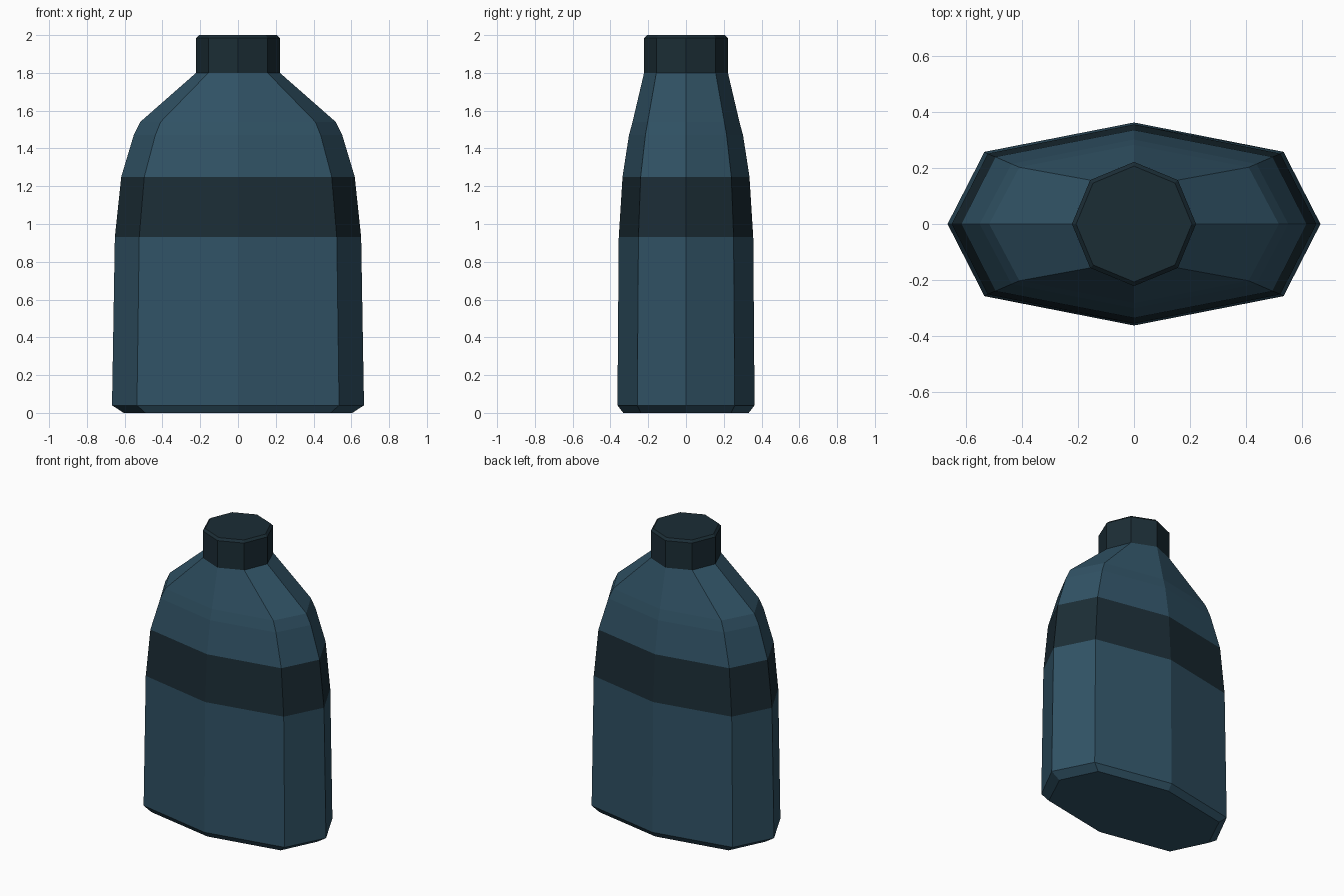
import bpy, bmesh

if "Cube" in bpy.data.objects:
    bpy.data.objects.remove(bpy.data.objects["Cube"])


def material(name, rgb):
    m = bpy.data.materials.new(name)
    m.diffuse_color = (*rgb, 1)
    m.use_nodes = True
    m.node_tree.nodes["Principled BSDF"].inputs["Base Color"].default_value = m.diffuse_color
    return m


blue = material("blue_plastic", (0.03, 0.085, 0.13))
dark = material("dark_trim", (0.011, 0.026, 0.036))


def loft(name, rings, mats, dark_bands=(), cap_bottom=False, cap_top=False):
    """Stack eight-sided rings: (z, side x, corner x, corner y, front y)."""
    bm = bmesh.new()
    loops = []
    for z, sx, cx, cy, fy in rings:
        outline = [(sx, 0), (cx, cy), (0, fy), (-cx, cy),
                   (-sx, 0), (-cx, -cy), (0, -fy), (cx, -cy)]
        loops.append([bm.verts.new((x, y, z)) for x, y in outline])
    for band, (low, high) in enumerate(zip(loops, loops[1:])):
        for i in range(8):
            j = (i + 1) % 8
            face = bm.faces.new((low[i], low[j], high[j], high[i]))
            face.material_index = 1 if band in dark_bands else 0
    if cap_bottom:
        bm.faces.new(loops[0][::-1])
    if cap_top:
        bm.faces.new(loops[-1])
    mesh = bpy.data.meshes.new(name)
    bm.to_mesh(mesh)
    bm.free()
    for m in mats:
        mesh.materials.append(m)
    obj = bpy.data.objects.new(name, mesh)
    bpy.context.collection.objects.link(obj)
    return obj


# Bottle body: chamfered foot, tapering sides, dark band, sloping shoulders
loft("bottle_body", [
    (0.00, 0.605, 0.490, 0.238, 0.332),
    (0.04, 0.667, 0.535, 0.258, 0.363),
    (0.93, 0.652, 0.523, 0.252, 0.356),
    (1.25, 0.618, 0.496, 0.240, 0.336),
    (1.47, 0.552, 0.438, 0.215, 0.302),
    (1.54, 0.518, 0.410, 0.203, 0.283),
    (1.80, 0.222, 0.157, 0.157, 0.222),
], [blue, dark], dark_bands=(2,), cap_bottom=True)

# Screw cap: regular octagon with a small top chamfer
loft("bottle_cap", [(z, r, r * 0.7071, r * 0.7071, r) for z, r in
                    ((1.80, 0.222), (1.985, 0.222), (2.00, 0.207))],
     [dark], cap_top=True)
